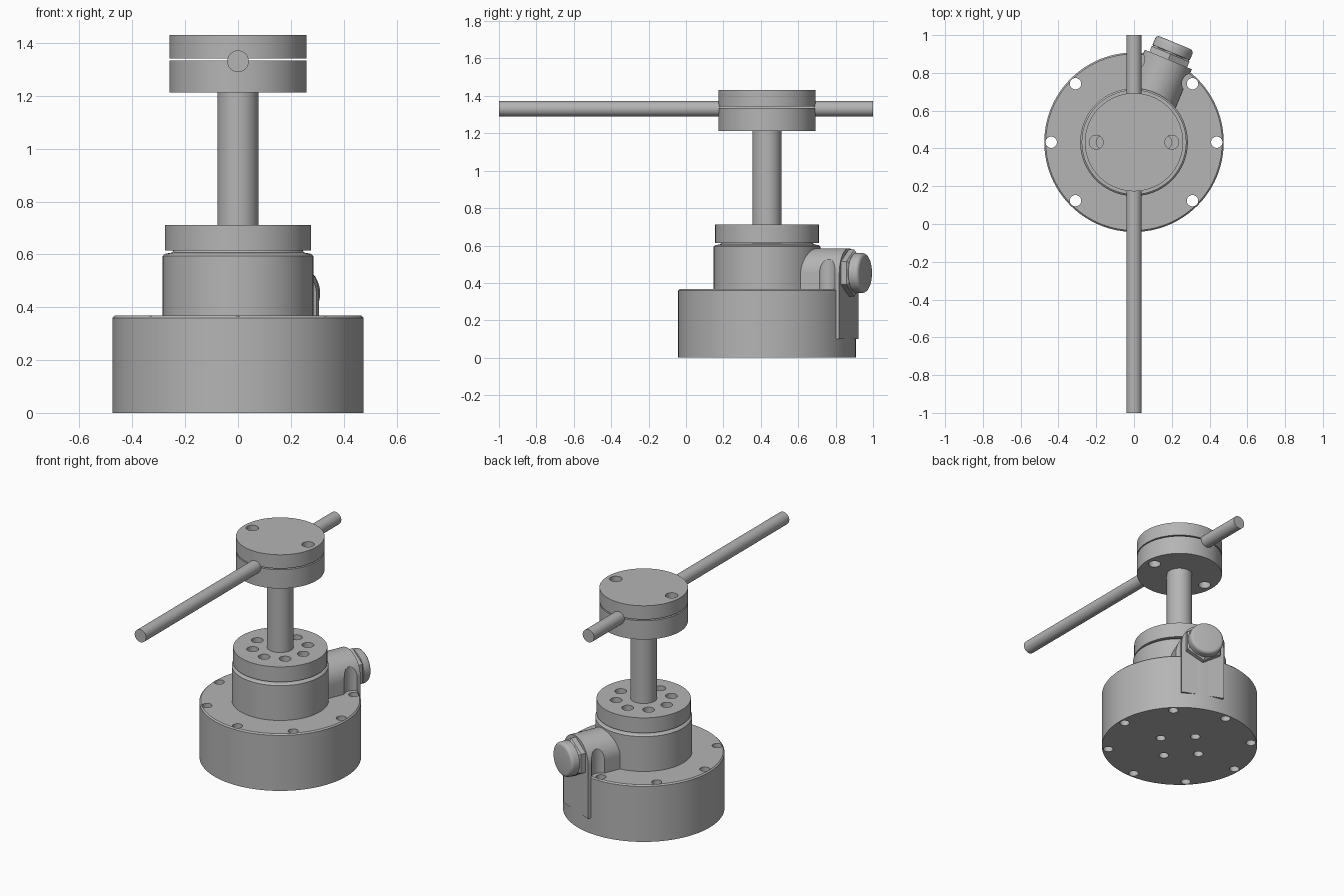
import bpy, bmesh, math
from mathutils import Matrix

if "Cube" in bpy.data.objects:
    bpy.data.objects.remove(bpy.data.objects["Cube"])

CY = 0.433                       # y of the main vertical axis
GREY = (0.46, 0.46, 0.46, 1)
metal = bpy.data.materials.new("grey metal")
metal.use_nodes = True
metal.diffuse_color = GREY
metal.node_tree.nodes["Principled BSDF"].inputs["Base Color"].default_value = GREY

AXIS = Matrix.Translation((0, CY, 0))
OUTLET = AXIS @ Matrix.Rotation(math.radians(67.5), 4, 'Z')    # local x points out
GLAND = OUTLET @ Matrix.Translation((0, 0, 0.453)) @ Matrix.Rotation(math.pi / 2, 4, 'Y')


def finish(name, bm, matrix):
    bm.transform(matrix)
    bmesh.ops.recalc_face_normals(bm, faces=bm.faces)
    mesh = bpy.data.meshes.new(name)
    bm.to_mesh(mesh)
    bm.free()
    mesh.materials.append(metal)
    ob = bpy.data.objects.new(name, mesh)
    bpy.context.collection.objects.link(ob)
    return ob


def lathe(name, profile, matrix=AXIS, steps=96):
    """Spin an (r, z) profile about z and cap both ends."""
    bm = bmesh.new()
    vs = [bm.verts.new((r, 0, z)) for r, z in profile]
    es = [bm.edges.new(p) for p in zip(vs, vs[1:])]
    bmesh.ops.spin(bm, geom=vs + es, axis=(0, 0, 1), cent=(0, 0, 0),
                   angle=2 * math.pi, steps=steps)
    bmesh.ops.remove_doubles(bm, verts=bm.verts, dist=1e-5)
    bmesh.ops.holes_fill(bm, edges=bm.edges, sides=0)
    return finish(name, bm, matrix)


def ring(radius, hole, z0, z1, angles):
    """Hole specs placed around the main axis."""
    return [(radius * math.cos(math.radians(a)), radius * math.sin(math.radians(a)),
             hole, z0, z1) for a in angles]


def drill(ob, holes):
    """Cut vertical round holes, then discard the cutter."""
    bm = bmesh.new()
    for x, y, r, z0, z1 in holes:
        bmesh.ops.create_cone(bm, cap_ends=True, segments=32, radius1=r, radius2=r,
                              depth=z1 - z0, matrix=Matrix.Translation((x, y, (z0 + z1) / 2)))
    cutter = finish("hole_cutter", bm, AXIS)
    cutter.hide_render = True
    mod = ob.modifiers.new("holes", 'BOOLEAN')
    mod.operation, mod.solver, mod.object = 'DIFFERENCE', 'EXACT', cutter
    bpy.context.view_layer.objects.active = ob
    bpy.ops.object.modifier_apply(modifier=mod.name)
    bpy.data.objects.remove(cutter)


EIGHTHS = range(0, 360, 45)

# Base drum with through holes and blind holes underneath
base = lathe("base_drum", [(0.475, 0), (0.475, 0.36), (0.467, 0.368)])
drill(base, ring(0.438, 0.03, -0.1, 0.5, EIGHTHS) + ring(0.15, 0.03, -0.1, 0.07, range(0, 360, 90)))

# Neck with undercut groove and bolting flange
neck = lathe("neck_flange", [(0.285, 0.36), (0.285, 0.594), (0.277, 0.602), (0.25, 0.607),
                             (0.245, 0.614), (0.277, 0.614), (0.277, 0.712)])
drill(neck, ring(0.165, 0.035, 0.62, 0.8, EIGHTHS))

column = lathe("column", [(0.078, 0.65), (0.078, 1.215)], steps=64)

# Two clamping discs around the handle rod
clamps = [lathe("lower_clamp_disc", [(0.26, 1.212), (0.26, 1.334)]),
          lathe("upper_clamp_disc", [(0.26, 1.342), (0.26, 1.431)])]
for disc in clamps:
    drill(disc, ring(0.2, 0.037, 1.1, 1.6, (0, 180)))

lathe("handle_rod", [(0.041, -1), (0.041, 1)],
      Matrix.Translation((0, 0, 1.331)) @ Matrix.Rotation(math.pi / 2, 4, 'X'), 48)

# Arched cable outlet housing, relieved around the neighbouring holes
bm = bmesh.new()
W, TOP = 0.135, 0.45
outline = [(-W, 0.1)] + [(-W * math.cos(math.pi * i / 32), TOP + W * math.sin(math.pi * i / 32))
                         for i in range(33)] + [(W, 0.1)]
face = bm.faces.new([bm.verts.new((0.22, y, z)) for y, z in outline])
out = bmesh.ops.extrude_face_region(bm, geom=[face])["geom"]
bmesh.ops.translate(bm, vec=(0.254, 0, 0), verts=[v for v in out if isinstance(v, bmesh.types.BMVert)])
housing = finish("outlet_housing", bm, OUTLET)
drill(housing, ring(0.438, 0.056, 0.366, 0.8, (45, 90)))

# Cable gland: hex nut and rounded cap
lathe("gland_nut", [(0.112, 0.46), (0.125, 0.47), (0.125, 0.505), (0.112, 0.515)], GLAND, 6)
cap = [(0.1, 0.51), (0.107, 0.515), (0.107, 0.55)]
cap += [(0.087 + 0.02 * math.cos(a), 0.55 + 0.02 * math.sin(a))
        for a in (math.radians(d) for d in (22, 45, 68, 90))]
lathe("gland_cap", cap, GLAND, 64)

# Smooth round walls, sharp rims
for ob in bpy.context.collection.objects:
    if ob.type == 'MESH' and metal.name in ob.data.materials:
        bpy.ops.object.select_all(action='DESELECT')
        ob.select_set(True)
        bpy.context.view_layer.objects.active = ob
        bpy.ops.object.shade_smooth_by_angle(angle=math.radians(30))
